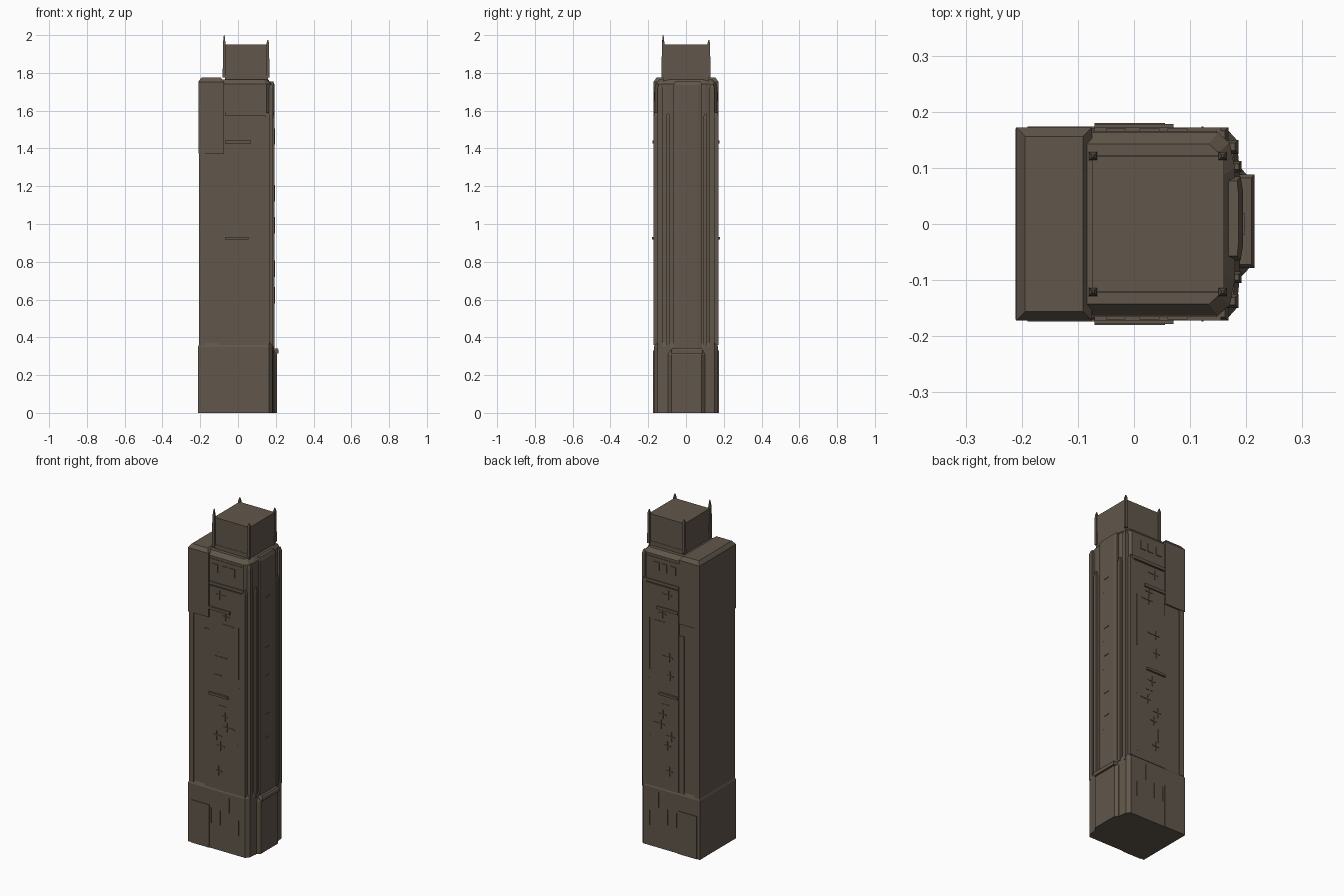
import bpy, bmesh, random

random.seed(4)
stone = bpy.data.materials.new("brown_stone")
stone.diffuse_color = (0.12, 0.095, 0.07, 1)


def prism(name, outline, levels):
    """Stack an xy outline at levels of (z, inset); inset pulls points inwards."""
    bm = bmesh.new()
    cx = (min(p[0] for p in outline) + max(p[0] for p in outline)) / 2
    cy = (min(p[1] for p in outline) + max(p[1] for p in outline)) / 2
    hx = max(p[0] for p in outline) - cx
    hy = max(p[1] for p in outline) - cy
    rings = []
    for z, d in levels:
        rings.append([bm.verts.new((cx + (x - cx) * (1 - d / hx),
                                    cy + (y - cy) * (1 - d / hy), z)) for x, y in outline])
    n = len(outline)
    for a, b in zip(rings, rings[1:]):
        for i in range(n):
            bm.faces.new((a[i], a[(i + 1) % n], b[(i + 1) % n], b[i]))
    bm.faces.new(rings[0])
    bm.faces.new(rings[-1])
    bmesh.ops.recalc_face_normals(bm, faces=bm.faces)
    me = bpy.data.meshes.new(name)
    bm.to_mesh(me)
    bm.free()
    me.materials.append(stone)
    ob = bpy.data.objects.new(name, me)
    bpy.context.collection.objects.link(ob)
    return ob


def box(name, x0, x1, y0, y1, z0, z1, inset=0.0, slope=0.0):
    levels = [(z0, 0), (z1, 0)] if not slope else [(z0, 0), (z1 - slope, 0), (z1, inset)]
    return prism(name, [(x0, y0), (x1, y0), (x1, y1), (x0, y1)], levels)


def both(name, x0, x1, y0, y1, z0, z1, inset=0.0, slope=0.0):
    """The same box on the front (y0..y1 given as distances) and on the back."""
    box("front_" + name, x0, x1, -y1, -y0, z0, z1, inset, slope)
    box("back_" + name, x0, x1, y0, y1, z0, z1, inset, slope)


# main shaft with a chamfered right side and sloped roof edge
half = [(0.15, 0.163), (0.17, 0.145), (0.18, 0.10)]
outline = [(-0.20, -0.163)] + [(x, -y) for x, y in half] + half[::-1] + [(-0.20, 0.163)]
prism("shaft", outline, [(0.3, 0), (1.74, 0), (1.765, 0.02)])

# wider base with a sloped ledge
base_half = [(0.165, 0.170), (0.183, 0.15), (0.188, 0.10)]
base_line = [(-0.211, -0.170)] + [(x, -y) for x, y in base_half] + base_half[::-1] + [(-0.211, 0.170)]
prism("base", base_line, [(0, 0), (0.35, 0), (0.372, 0.008)])
both("base_panel", -0.19, -0.07, 0.165, 0.174, 0.0, 0.255)

# left crown block, left corner piers and left wall
box("left_crown", -0.21, -0.075, -0.172, 0.172, 1.372, 1.775, 0.016, 0.022)
box("left_wall", -0.207, -0.19, -0.168, 0.168, 0.36, 1.375)
both("left_pier", -0.205, -0.175, 0.155, 0.169, 0.36, 1.375)
both("left_strip", -0.105, -0.072, 0.155, 0.167, 0.36, 1.30)

# raised central facade, upper panel and stepped sill bands
both("facade", -0.07, 0.145, 0.155, 0.169, 0.36, 1.565)
both("upper_panel", -0.072, 0.148, 0.155, 0.166, 1.59, 1.725)
both("facade_cap", -0.07, 0.155, 0.155, 0.172, 1.572, 1.59)
both("sill_high", -0.07, 0.07, 0.16, 0.178, 1.425, 1.442)
both("sill_mid", -0.07, 0.055, 0.16, 0.180, 0.918, 0.932)
both("corner_fin", 0.145, 0.168, 0.13, 0.172, 0.36, 1.59, 0.006, 0.02)
both("corner_post", 0.16, 0.186, 0.125, 0.150, 0.33, 1.74, 0.006, 0.02)

# window slits as thin plates on front and back
for z in (0.47, 0.62, 0.68, 0.74, 0.80, 0.86, 1.04, 1.15, 1.35, 1.40, 1.52):
    x = random.uniform(-0.05, 0.03)
    both("window_bar", x, x + random.uniform(0.04, 0.08), 0.165, 0.172, z, z + 0.006)
    both("window_post", x + 0.02, x + 0.024, 0.165, 0.172, z - 0.025, z + 0.03)
for x, z0, z1 in ((0.115, 0.40, 0.66), (0.125, 0.75, 1.0), (0.12, 1.05, 1.36), (-0.03, 0.5, 0.58)):
    both("seam", x, x + 0.004, 0.165, 0.172, z0, z1)
for x in (-0.05, 0.01, 0.06):
    both("attic_window", x, x + 0.035, 0.160, 0.170, 1.65, 1.70)
for x, z in ((-0.06, 0.15), (0.0, 0.15), (0.06, 0.24), (0.12, 0.12)):
    both("base_slit", x, x + 0.004, 0.168, 0.174, z, z + 0.09)

# right side: central bay, flanking ribs and entrance block
prism("right_bay", [(0.16, -0.065), (0.19, -0.065), (0.194, -0.04), (0.194, 0.06), (0.19, 0.085), (0.16, 0.085)],
      [(0.3, 0), (1.735, 0), (1.755, 0.008)])
for y in (-0.105, 0.092):
    box("right_rib", 0.16, 0.192, y, y + 0.02, 0.34, 1.59, 0.005, 0.03)
prism("entrance_block", [(0.15, -0.098), (0.19, -0.095), (0.206, -0.078), (0.206, 0.083), (0.19, 0.1), (0.15, 0.1)],
      [(0, 0), (0.31, 0), (0.335, 0.012)])
box("entrance_ledge", 0.17, 0.215, -0.078, 0.088, 0.315, 0.342, 0.006, 0.01)
for z in (0.58, 0.72, 0.95, 1.12, 1.42):
    box("right_slit", 0.19, 0.197, -0.02, -0.015, z, z + 0.08)
    box("right_sill", 0.19, 0.197, -0.02, 0.02, z + 0.08, z + 0.086)

# roof plinth, penthouse and spiked corner posts
box("roof_plinth", -0.07, 0.16, -0.122, 0.122, 1.75, 1.79)
box("penthouse", -0.074, 0.16, -0.12, 0.12, 1.785, 1.95)
for x in (-0.073, 0.158):
    for y in (-0.121, 0.121):
        tall = 2.0 if x < 0 and y < 0 else 1.975
        prism("corner_spike", [(x - .008, y - .008), (x + .008, y - .008), (x + .008, y + .008), (x - .008, y + .008)],
              [(1.775, 0), (1.955, 0.001), (tall, 0.006)])
